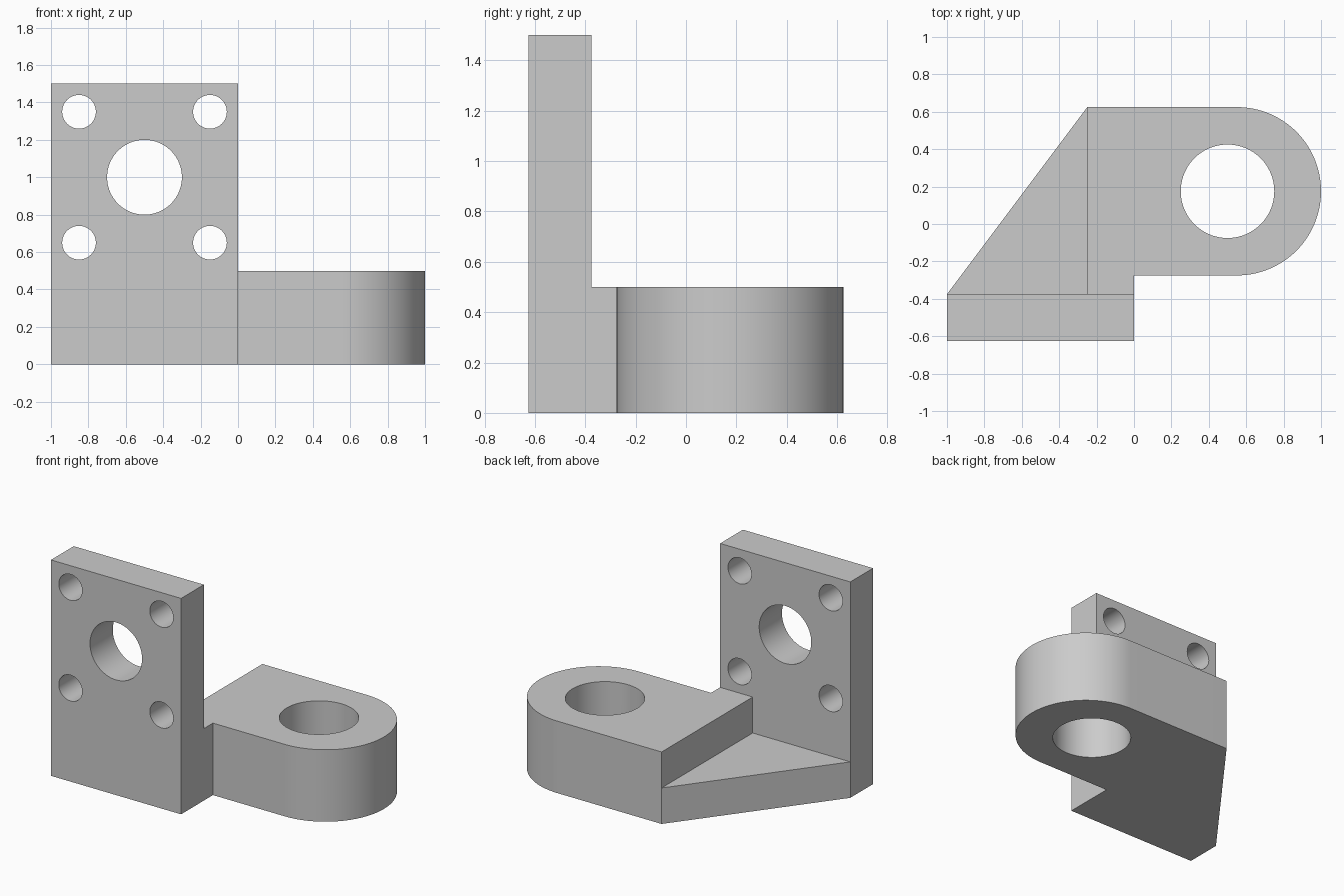
import bpy, bmesh
from math import radians, sin, cos, pi

cube = bpy.data.objects.get("Cube")
if cube:
    bpy.data.objects.remove(cube, do_unlink=True)

grey = bpy.data.materials.new("machined grey")
grey.use_nodes = True
grey.diffuse_color = (0.6, 0.6, 0.6, 1)
grey.node_tree.nodes["Principled BSDF"].inputs["Base Color"].default_value = (0.6, 0.6, 0.6, 1)


def prism(name, outline, height):
    """Extrude a counter-clockwise xy outline upward from the ground."""
    bm = bmesh.new()
    face = bm.faces.new([bm.verts.new((x, y, 0)) for x, y in outline])
    ext = bmesh.ops.extrude_face_region(bm, geom=[face])
    top = [v for v in ext["geom"] if isinstance(v, bmesh.types.BMVert)]
    bmesh.ops.translate(bm, verts=top, vec=(0, 0, height))
    bmesh.ops.recalc_face_normals(bm, faces=bm.faces)
    mesh = bpy.data.meshes.new(name)
    bm.to_mesh(mesh)
    bm.free()
    obj = bpy.data.objects.new(name, mesh)
    bpy.context.collection.objects.link(obj)
    mesh.materials.append(grey)
    return obj


def drill(obj, location, radius, rotation=(0, 0, 0)):
    """Cut a round through hole and discard the cutter."""
    bpy.ops.mesh.primitive_cylinder_add(vertices=96, radius=radius, depth=1.4,
                                        location=location, rotation=rotation)
    cutter = bpy.context.object
    cutter.hide_render = True
    cutter.data.materials.append(grey)
    mod = obj.modifiers.new("hole", "BOOLEAN")
    mod.operation, mod.solver, mod.object = "DIFFERENCE", "EXACT", cutter
    bpy.context.view_layer.objects.active = obj
    bpy.ops.object.modifier_apply(modifier=mod.name)
    bpy.data.objects.remove(cutter, do_unlink=True)


# Upright plate with a central bore and four bolt holes
plate = prism("upright_plate", [(-1, -0.625), (0, -0.625), (0, -0.375), (-1, -0.375)], 1.5)
sideways = (pi / 2, 0, 0)
drill(plate, (-0.5, -0.5, 1), 0.2, sideways)
for sx in (-1, 1):
    for sz in (-1, 1):
        drill(plate, (-0.5 + 0.35 * sx, -0.5, 1 + 0.35 * sz), 0.09, sideways)

# Thick arm with a rounded end, joined to the plate by a short neck
steps = 64
angles = [-pi / 2 + pi * i / steps for i in range(steps + 1)]
rounded_end = [(0.55 + 0.45 * cos(a), 0.175 + 0.45 * sin(a)) for a in angles]
arm = prism("rounded_arm", [(-0.25, -0.375), (0, -0.375), (0, -0.275)]
            + rounded_end + [(-0.25, 0.625)], 0.5)
drill(arm, (0.5, 0.175, 0.25), 0.25)

# Low triangular web bracing the arm against the plate
web = prism("triangular_web", [(-1, -0.375), (-0.25, -0.375), (-0.25, 0.625)], 0.25)

# Smooth the curved walls, keep the machined edges crisp
for obj in (plate, arm, web):
    bpy.ops.object.select_all(action="DESELECT")
    obj.select_set(True)
    bpy.context.view_layer.objects.active = obj
    bpy.ops.object.shade_smooth_by_angle(angle=radians(30))
